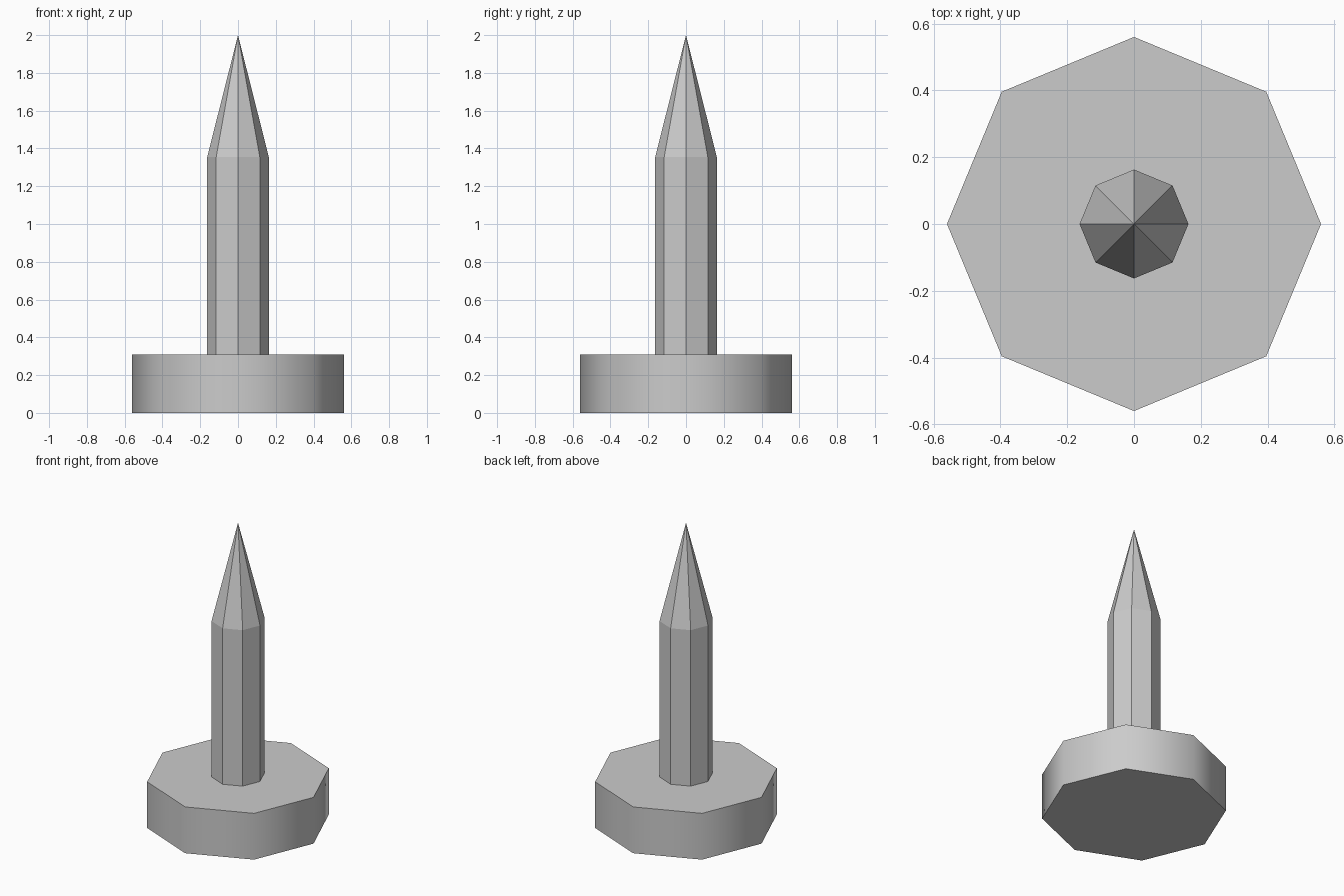
import bpy, bmesh
from math import cos, sin, pi, radians

if "Cube" in bpy.data.objects:
    bpy.data.objects.remove(bpy.data.objects["Cube"])

SIDES = 8


def lathe(name, profile, tip=None):
    """Closed eight-sided solid from (radius, z) rings, with an optional pointed tip."""
    bm = bmesh.new()
    rings = [[bm.verts.new((r * cos(2 * pi * i / SIDES), r * sin(2 * pi * i / SIDES), z))
              for i in range(SIDES)] for r, z in profile]
    for low, high in zip(rings, rings[1:]):
        for i in range(SIDES):
            j = (i + 1) % SIDES
            bm.faces.new((low[i], low[j], high[j], high[i]))
    bm.faces.new(rings[0][::-1])
    if tip is None:
        bm.faces.new(rings[-1])
    else:
        apex = bm.verts.new((0, 0, tip))
        for i in range(SIDES):
            bm.faces.new((rings[-1][i], rings[-1][(i + 1) % SIDES], apex))
    bm.normal_update()
    mesh = bpy.data.meshes.new(name)
    bm.to_mesh(mesh)
    bm.free()
    obj = bpy.data.objects.new(name, mesh)
    bpy.context.collection.objects.link(obj)
    return obj


# Octagonal base: smooth around the side, sharp at the rims
base = lathe("base", [(0.56, 0.0), (0.56, 0.31)])
bpy.ops.object.select_all(action='DESELECT')
base.select_set(True)
bpy.context.view_layer.objects.active = base
bpy.ops.object.shade_smooth_by_angle(angle=radians(60))

# Flat-sided shaft with a pointed end
lathe("spike", [(0.163, 0.31), (0.163, 1.355)], tip=2.0)
